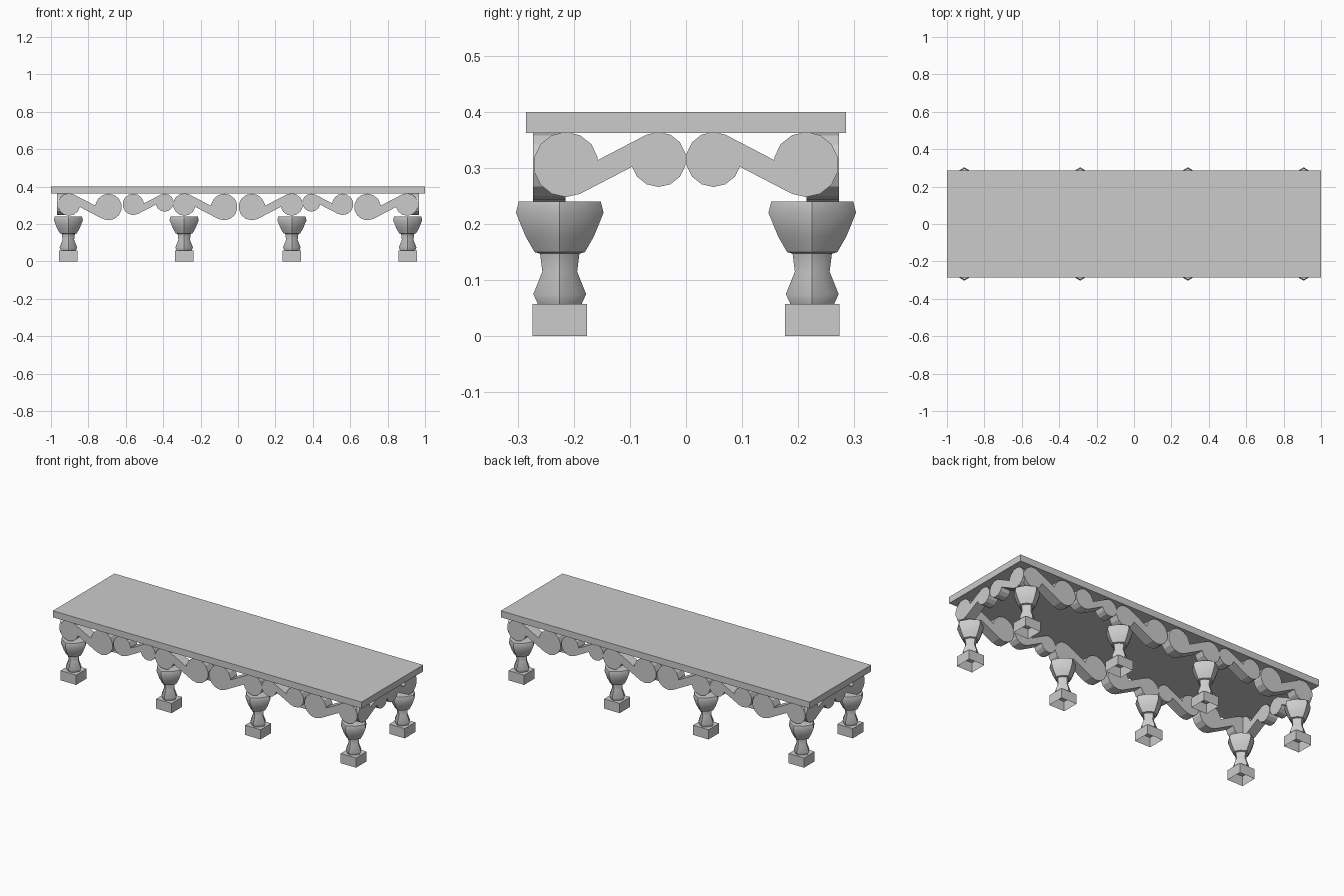
import bpy, bmesh
from math import sin, cos, pi, atan2, asin, hypot

if "Cube" in bpy.data.objects:
    bpy.data.objects.remove(bpy.data.objects["Cube"])


def finish(bm, name, smooth=False):
    bmesh.ops.recalc_face_normals(bm, faces=bm.faces)
    me = bpy.data.meshes.new(name)
    bm.to_mesh(me)
    bm.free()
    if smooth:
        for p in me.polygons:
            p.use_smooth = True
    ob = bpy.data.objects.new(name, me)
    bpy.context.collection.objects.link(ob)
    return ob


def box(name, lo, hi, open_bottom=False):
    bm = bmesh.new()
    bmesh.ops.create_cube(bm, size=1)
    for v in bm.verts:
        v.co = [(a + b) / 2 + c * (b - a) for a, b, c in zip(lo, hi, v.co)]
    if open_bottom:
        bm.normal_update()
        bmesh.ops.delete(bm, geom=[f for f in bm.faces if f.normal.z < -0.5], context='FACES')
    return finish(bm, name)


# table top
box("table_top", (-1, -0.285, 0.362), (1, 0.285, 0.40))

# turned legs: octagonal section, slightly pinched on the diagonals
PROFILE = [(0.038, 0.055), (0.047, 0.075), (0.031, 0.115), (0.035, 0.147),
           (0.045, 0.15), (0.061, 0.178), (0.078, 0.22), (0.073, 0.24)]


def leg(name, x, y):
    bm = bmesh.new()
    rings = []
    for r, z in PROFILE:
        rings.append([bm.verts.new((x + r * k * cos(i * pi / 4), y + r * k * sin(i * pi / 4), z))
                      for i in range(8) for k in [0.88 if i % 2 else 1.0]])
    for a, b in zip(rings, rings[1:]):
        for i in range(8):
            j = (i + 1) % 8
            bm.faces.new((a[i], a[j], b[j], b[i]))
    bm.faces.new(rings[-1])
    ob = finish(bm, name, True)
    bpy.context.view_layer.objects.active = ob
    ob.select_set(True)
    bpy.ops.object.shade_smooth_by_angle(angle=0.7)
    ob.select_set(False)
    box(name + "_foot", (x - 0.05, y - 0.049, 0), (x + 0.05, y + 0.049, 0.057), True)


for n, x in enumerate((-0.907, -0.288, 0.288, 0.907)):
    leg(f"front_leg_{n}", x, -0.225)
    leg(f"back_leg_{n}", x, 0.225)


# scroll apron: discs joined by slanted bands, as prisms in a (u, z) plane
def prism(bm, pts, place, d0, d1):
    a = [bm.verts.new(place(u, z, d0)) for u, z in pts]
    b = [bm.verts.new(place(u, z, d1)) for u, z in pts]
    bm.faces.new(a)
    bm.faces.new(b[::-1])
    for i in range(len(pts)):
        j = (i + 1) % len(pts)
        bm.faces.new((a[i], b[i], b[j], a[j]))


def band(A, B, rising):
    # edges: one tangent to each disc, on opposite sides
    s = 1 if rising else -1
    (ax, az, ar), (bx, bz, br) = A, B
    th = s * 0.48
    nx, nz = -sin(th) * s, cos(th) * s
    p = (ax - nx * ar, az - nz * ar)            # outer edge on first disc
    q = (bx + nx * br, bz + nz * br)            # outer edge on second disc
    dx, dz = cos(th), sin(th)
    t = (bx - p[0]) * dx + (bz - p[1]) * dz
    w = (ax - q[0]) * dx + (az - q[1]) * dz
    return [p, (p[0] + dx * t, p[1] + dz * t), q, (q[0] + dx * w, q[1] + dz * w)]


def apron(name, discs, bands, place, d0, d1):
    bm = bmesh.new()
    for m in (1, -1):
        mp = lambda u, z, d: place(u * m, z, d)
        for u, z, r in discs:
            pts = [(u + r * cos((i + .5) * pi / 7), z + r * sin((i + .5) * pi / 7)) for i in range(14)]
            prism(bm, pts, mp, d0, d1)
        for i, j, rising in bands:
            prism(bm, band(discs[i], discs[j], rising), mp, d0, d1)
    finish(bm, name)


LONG = [(-0.904, 0.304, 0.060), (-0.692, 0.291, 0.071), (-0.560, 0.305, 0.057),
        (-0.392, 0.314, 0.048), (-0.287, 0.304, 0.060), (-0.074, 0.291, 0.071)]
LONG_BANDS = [(0, 1, False), (2, 3, True), (4, 5, False)]
SHORT = [(-0.214, 0.306, 0.058), (-0.049, 0.315, 0.049)]
for s, long_name, short_name in ((-1, "front_apron", "left_apron"), (1, "back_apron", "right_apron")):
    apron(long_name, LONG, LONG_BANDS, lambda u, z, d: (u, d * s, z), 0.215, 0.273)
    apron(short_name, SHORT, [(0, 1, True)], lambda u, z, d: (d * s, u, z), 0.910, 0.968)
